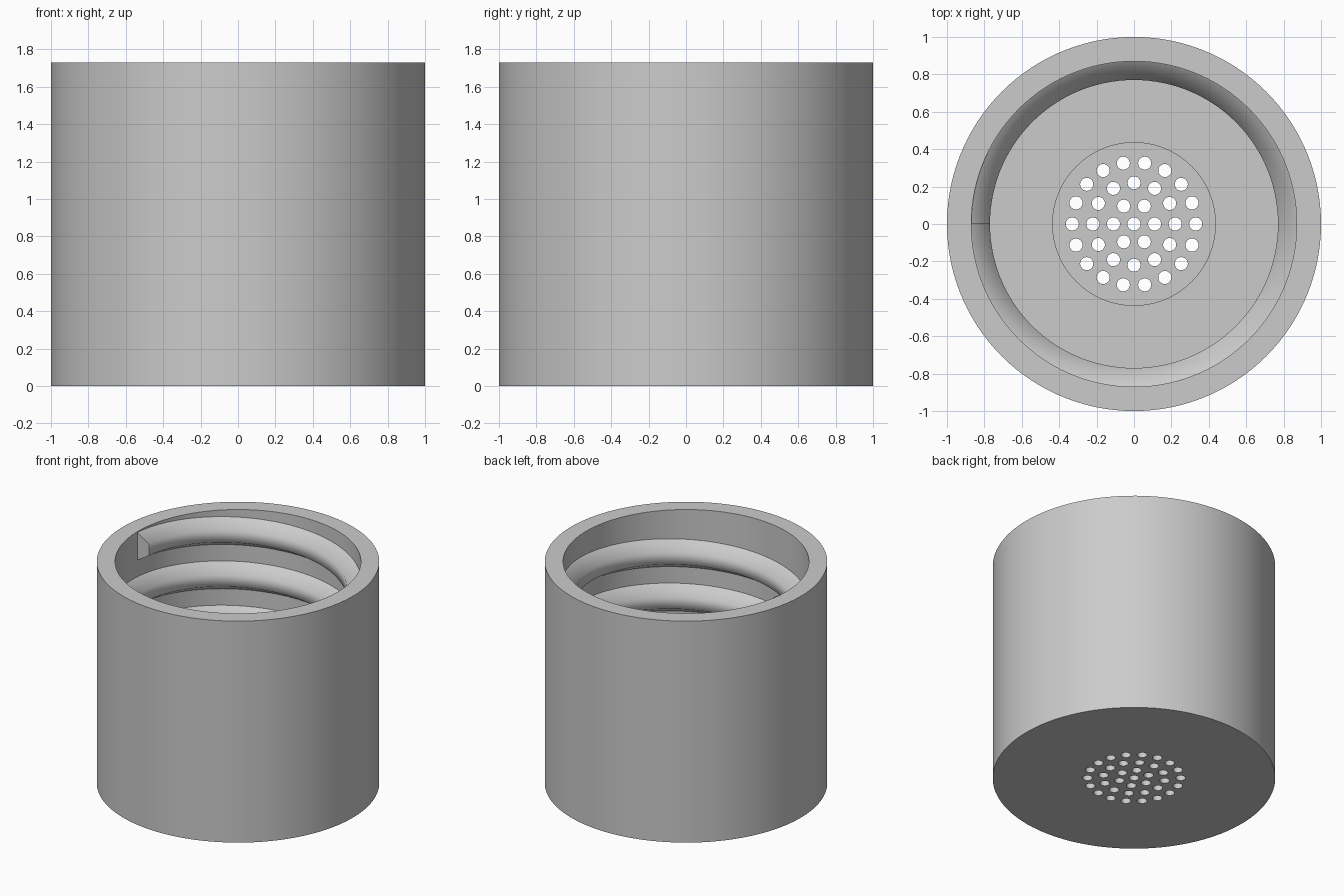
import bpy, bmesh, math
from math import cos, sin, pi, radians

cube = bpy.data.objects.get("Cube")
if cube:
    bpy.data.objects.remove(cube, do_unlink=True)

SEGMENTS = 120
HEIGHT = 1.73
BORE = 0.87          # inner wall radius
FLOOR = 0.13
PITCH = 0.346
TURNS = 4

grey = bpy.data.materials.new("plain grey")
grey.use_nodes = True
grey.diffuse_color = (0.6, 0.6, 0.6, 1)
grey.node_tree.nodes["Principled BSDF"].inputs["Base Color"].default_value = (0.6, 0.6, 0.6, 1)


def add_object(name, bm):
    bmesh.ops.recalc_face_normals(bm, faces=bm.faces)
    mesh = bpy.data.meshes.new(name)
    bm.to_mesh(mesh)
    bm.free()
    mesh.materials.append(grey)
    obj = bpy.data.objects.new(name, mesh)
    bpy.context.collection.objects.link(obj)
    return obj


def select_only(obj):
    bpy.ops.object.select_all(action='DESELECT')
    obj.select_set(True)
    bpy.context.view_layer.objects.active = obj


def smooth(obj, angle):
    select_only(obj)
    bpy.ops.object.shade_smooth_by_angle(angle=radians(angle))


def skin(bm, rings, closed):
    """Join consecutive rings with quads and cap both ends."""
    for a, b in zip(rings, rings[1:]):
        n = len(a)
        for i in range(n):
            j = (i + 1) % n
            bm.faces.new((a[i], a[j], b[j], b[i]))
    bm.faces.new(rings[0])
    bm.faces.new(rings[-1])


def ring_point(radius, angle, z):
    return (radius * cos(angle), radius * sin(angle), z)


# Cup body: underside, outer wall, rim, bore, floor and round recess
profile = [(1, 0), (1, HEIGHT), (BORE, HEIGHT), (BORE, FLOOR),
           (0.435, FLOOR), (0.435, FLOOR / 2)]
bm = bmesh.new()
rings = [[bm.verts.new(ring_point(r, 2 * pi * i / SEGMENTS, z))
          for i in range(SEGMENTS)] for r, z in profile]
skin(bm, rings, True)
body = add_object("cap_body", bm)

# Drain holes: one in the centre and three rings around it
bm = bmesh.new()
centres = [(0, 0)]
for ring in (1, 2, 3):
    count = 6 * ring
    centres += [(0.11 * ring * cos(2 * pi * k / count),
                 0.11 * ring * sin(2 * pi * k / count)) for k in range(count)]
for x, y in centres:
    drill = [[bm.verts.new((x + 0.035 * cos(2 * pi * i / 24),
                            y + 0.035 * sin(2 * pi * i / 24), z))
              for i in range(24)] for z in (-0.1, 0.3)]
    skin(bm, drill, True)
cutter = add_object("hole_cutter", bm)
cutter.hide_render = True

holes = body.modifiers.new("holes", 'BOOLEAN')
holes.operation = 'DIFFERENCE'
holes.solver = 'EXACT'
holes.object = cutter
select_only(body)
bpy.ops.object.modifier_apply(modifier=holes.name)
bpy.data.objects.remove(cutter, do_unlink=True)
smooth(body, 30)

# Internal screw thread: right-handed helix, ending at the rim on the -x side
section = [(BORE + 0.01, -0.115), (0.77, -0.046), (0.77, 0.046), (BORE + 0.01, 0.115)]
top = HEIGHT - 0.115
steps = TURNS * SEGMENTS
bm = bmesh.new()
rings = []
for s in range(steps + 1):
    angle = pi - 2 * pi * s / SEGMENTS
    z = top - PITCH * s / SEGMENTS
    rings.append([bm.verts.new(ring_point(r, angle, z + dz)) for r, dz in section])
skin(bm, rings, True)
thread = add_object("screw_thread", bm)
smooth(thread, 62)
